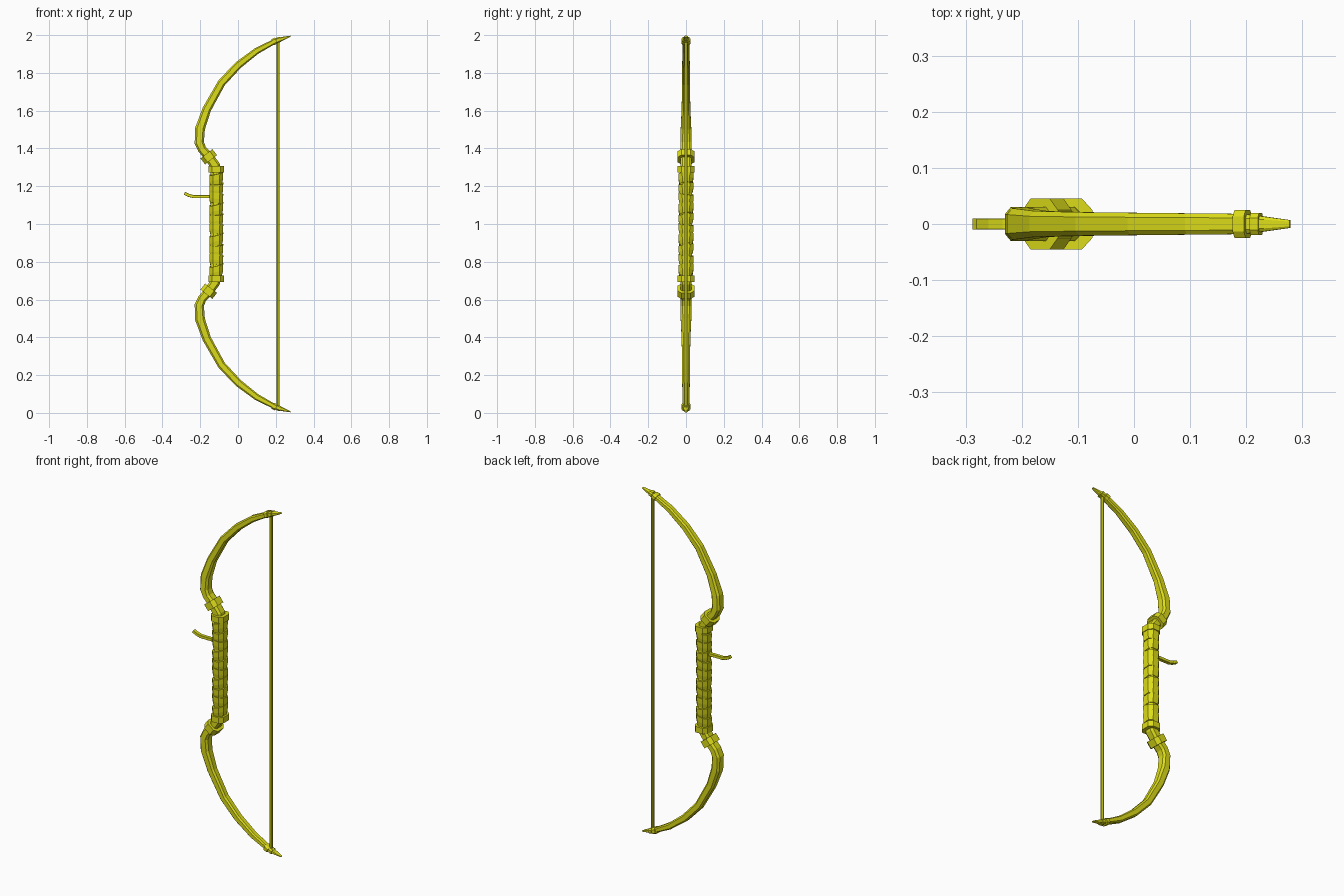
import bpy, bmesh, math
from mathutils import Vector

if "Cube" in bpy.data.objects:
    bpy.data.objects.remove(bpy.data.objects["Cube"])

mat = bpy.data.materials.new("yellow")
mat.diffuse_color = (0.72, 0.72, 0.01, 1)
mat.use_nodes = True
mat.node_tree.nodes["Principled BSDF"].inputs["Base Color"].default_value = mat.diffuse_color


def sweep(name, stations, chamfer=0.5, tilt=None):
    """Loft chamfered 8-sided sections along an x-z path of (x, z, half depth, half y)."""
    bm = bmesh.new()
    pts = [Vector((s[0], 0, s[1])) for s in stations]
    c = 1 - chamfer
    profile = [(1, c), (c, 1), (-c, 1), (-1, c), (-1, -c), (-c, -1), (c, -1), (1, -c)]
    rings = []
    for i, (x, z, h, w) in enumerate(stations):
        a = (pts[i] - pts[i - 1]).normalized() if i else Vector()
        b = (pts[i + 1] - pts[i]).normalized() if i < len(pts) - 1 else Vector()
        t = (a + b).normalized()
        n = Vector((t.z, 0, -t.x))
        rings.append([bm.verts.new(pts[i] + n * (p * h) + Vector((0, q * w, 0)))
                      for p, q in profile])
    for r, s in zip(rings, rings[1:]):
        for k in range(8):
            j = (k + 1) % 8
            bm.faces.new((r[k], r[j], s[j], s[k]))
    bm.faces.new(rings[0])
    bm.faces.new(rings[-1])
    # shear along z for diagonal wraps
    if tilt:
        for v in bm.verts:
            v.co.z += tilt[0] * (v.co.x + 0.115) + tilt[1] * v.co.y
    bmesh.ops.recalc_face_normals(bm, faces=bm.faces)
    me = bpy.data.meshes.new(name)
    bm.to_mesh(me)
    bm.free()
    me.materials.append(mat)
    ob = bpy.data.objects.new(name, me)
    bpy.context.collection.objects.link(ob)
    return ob


def pair(name, stations, chamfer=0.5):
    """Build a part at the top and its mirror image below z = 1."""
    sweep("upper_" + name, stations, chamfer)
    sweep("lower_" + name, [(x, 2 - z, h, w) for x, z, h, w in stations], chamfer)


def collar(name, x, z, angle, length, h, w):
    dx, dz = math.cos(angle) * length / 2, math.sin(angle) * length / 2
    pair(name, [(x - dx, z - dz, h, w), (x + dx, z + dz, h, w)], 0.45)


# Curved limbs tapering to the nocks
pair("limb", [
    (-0.112, 1.26, 0.028, 0.030), (-0.122, 1.31, 0.027, 0.030),
    (-0.155, 1.358, 0.024, 0.030), (-0.190, 1.395, 0.023, 0.030),
    (-0.205, 1.43, 0.025, 0.030), (-0.201, 1.505, 0.026, 0.028),
    (-0.165, 1.608, 0.023, 0.023), (-0.087, 1.747, 0.021, 0.021),
    (0.002, 1.842, 0.020, 0.020), (0.10, 1.917, 0.017, 0.019),
    (0.195, 1.967, 0.013, 0.018), (0.235, 1.981, 0.010, 0.013),
    (0.278, 1.994, 0.003, 0.007)], 0.4)

# Collars at the limb roots, grip ends and nocks
collar("limb_collar", -0.155, 1.356, math.radians(128), 0.040, 0.040, 0.045)
collar("grip_collar", -0.115, 1.29, math.radians(90), 0.034, 0.041, 0.045)
collar("nock_collar", 0.193, 1.967, math.radians(25), 0.022, 0.017, 0.025)
collar("string_collar", 0.218, 1.976, math.radians(20), 0.016, 0.014, 0.020)

# Straight grip core and its diagonal wrapping
sweep("grip_core", [(-0.115, 0.71, 0.030, 0.032), (-0.115, 1.29, 0.030, 0.032)])
count = 10
step = 0.54 / count
for i in range(count):
    z = 0.73 + step * (i + 0.5)
    tilts = [(0.25, 0.12), (-0.10, -0.12), (0.06, 0.15)]
    sweep("grip_wrap_%d" % (i + 1), [
        (-0.115, z - step * 0.52, 0.033, 0.035),
        (-0.115, z - step * 0.12, 0.036, 0.039),
        (-0.115, z + step * 0.45, 0.037, 0.041)], 0.5, tilts[i % 3])

# Arrow rest projecting from the front of the grip
sweep("arrow_rest", [
    (-0.12, 1.145, 0.008, 0.010), (-0.235, 1.145, 0.008, 0.010),
    (-0.262, 1.152, 0.008, 0.010), (-0.284, 1.163, 0.008, 0.010)], 0.12)

# Bowstring
sweep("bowstring", [(0.213, 0.012, 0.008, 0.008), (0.213, 1.988, 0.008, 0.008)])
